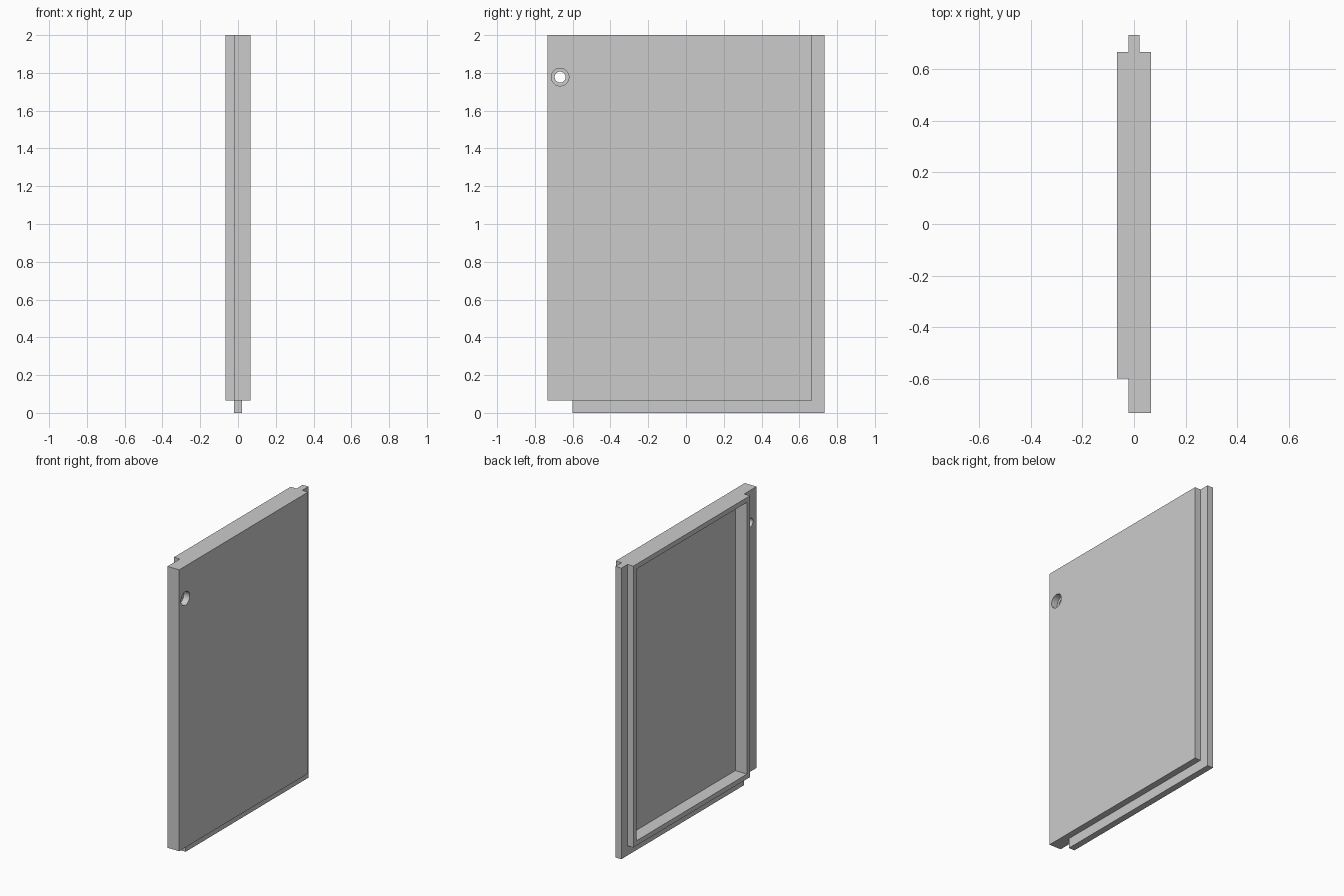
import bpy
import bmesh
from math import pi
from mathutils import Matrix, Vector

if "Cube" in bpy.data.objects:
    bpy.data.objects.remove(bpy.data.objects["Cube"], do_unlink=True)

U = 2 / 90  # one design unit; the panel is 90 units tall

grey = bpy.data.materials.new("plain_grey")
grey.use_nodes = True
grey.diffuse_color = (0.6, 0.6, 0.6, 1)
grey.node_tree.nodes["Principled BSDF"].inputs["Base Color"].default_value = (0.6, 0.6, 0.6, 1)


def make_object(name, bm):
    bmesh.ops.scale(bm, vec=(U, U, U), verts=bm.verts)
    mesh = bpy.data.meshes.new(name)
    bm.to_mesh(mesh)
    bm.free()
    mesh.materials.append(grey)
    obj = bpy.data.objects.new(name, mesh)
    bpy.context.collection.objects.link(obj)
    return obj


def box(name, low, high):
    low, high = Vector(low), Vector(high)
    bm = bmesh.new()
    place = Matrix.Translation((low + high) / 2) @ Matrix.Diagonal((*(high - low), 1))
    bmesh.ops.create_cube(bm, size=1, matrix=place)
    return make_object(name, bm)


def bore(name, radius, x_low, x_high):
    bm = bmesh.new()
    place = Matrix.Translation(((x_low + x_high) / 2, -30, 80)) @ Matrix.Rotation(pi / 2, 4, "Y")
    bmesh.ops.create_cone(bm, cap_ends=True, segments=48, radius1=radius, radius2=radius,
                          depth=x_high - x_low, matrix=place)
    return make_object(name, bm)


def combine(target, tool, operation):
    tool.hide_render = True
    mod = target.modifiers.new(tool.name, "BOOLEAN")
    mod.operation = operation
    mod.solver = "EXACT"
    mod.object = tool
    bpy.context.view_layer.objects.active = target
    bpy.ops.object.modifier_apply(modifier=mod.name)
    bpy.data.objects.remove(tool, do_unlink=True)


# Outer face with its overhanging edge
panel = box("door_panel", (-1, -33, 3), (3, 30, 90))

# Tongue along the bottom and back edges, then the raised rim slab
combine(panel, box("tongue", (-1, -27, 0), (1, 33, 90)), "UNION")
combine(panel, box("rim_slab", (-3, -27, 3), (1, 30, 90)), "UNION")

# Hollow inside the rim
combine(panel, box("recess_cutter", (-4, -25.5, 4.5), (1, 28.5, 88.5)), "DIFFERENCE")

# Stepped screw hole
combine(panel, bore("hole_cutter", 1.3, -2, 4), "DIFFERENCE")
combine(panel, bore("counterbore_cutter", 2.1, 1, 4), "DIFFERENCE")

# Smooth hole walls, sharp panel edges
bpy.ops.object.select_all(action="DESELECT")
panel.select_set(True)
bpy.context.view_layer.objects.active = panel
bpy.ops.object.shade_smooth_by_angle(angle=pi / 6)
